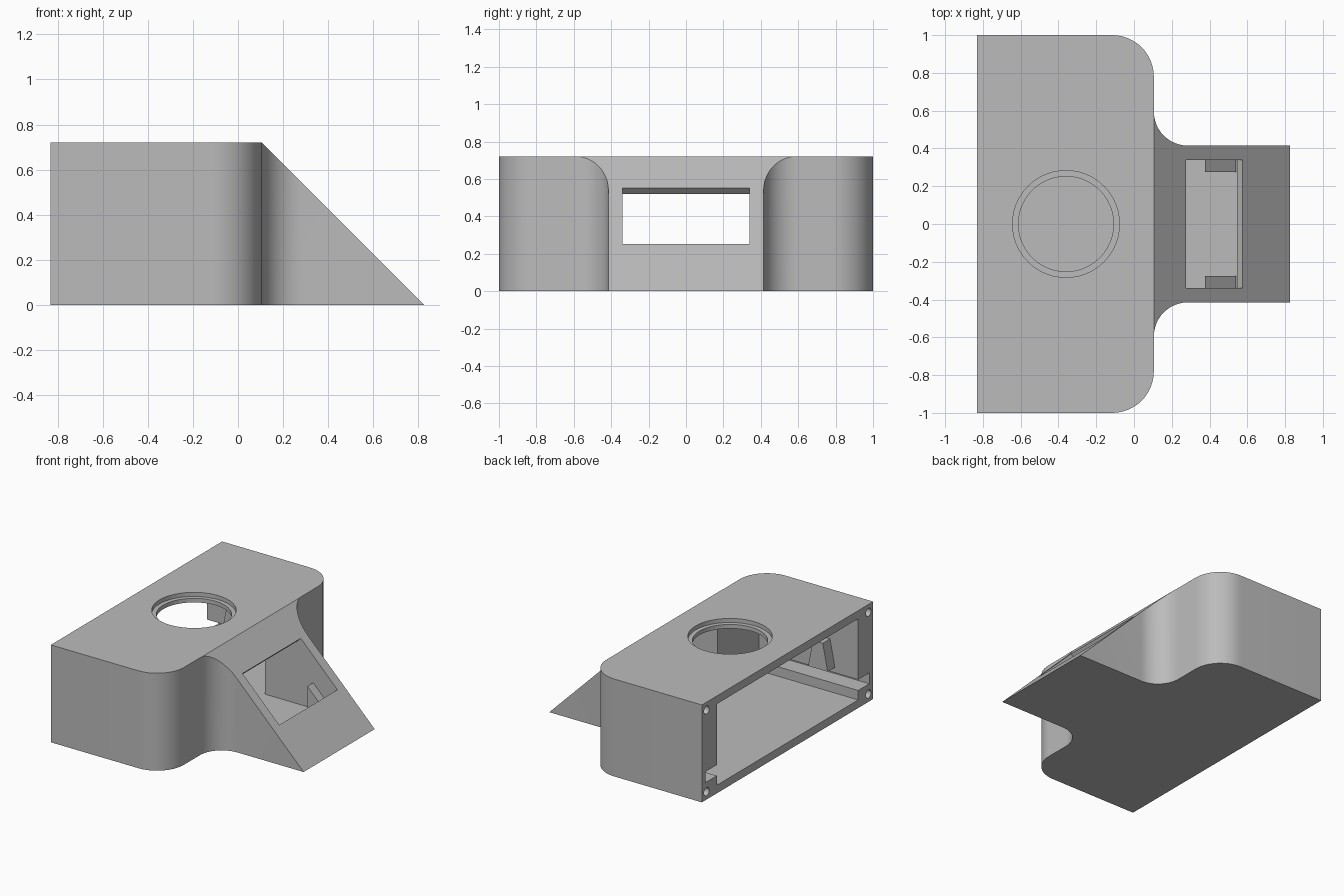
import bpy, bmesh, math
from mathutils import Vector

cube = bpy.data.objects.get("Cube")
if cube:
    bpy.data.objects.remove(cube, do_unlink=True)

grey = bpy.data.materials.new("plain grey")
grey.use_nodes = True
colour = (0.5, 0.5, 0.5, 1)
grey.diffuse_color = colour
grey.node_tree.nodes["Principled BSDF"].inputs["Base Color"].default_value = colour

H, BACK, SLANT = 0.72, -0.83, 0.827      # height, rear face, x + z on the ramp
FLOOR, CEIL, INNER = 0.06, 0.66, -0.02   # cavity limits


def prism(name, pts, axis, lo, hi):
    """Extrude a 2D profile along z (x, y points), y (x, z points) or x (y, z points)."""
    place = {"z": lambda a, b, c: (a, b, c),
             "y": lambda a, b, c: (a, c, b),
             "x": lambda a, b, c: (c, a, b)}[axis]
    bm = bmesh.new()
    face = bm.faces.new([bm.verts.new(place(a, b, lo)) for a, b in pts])
    ext = bmesh.ops.extrude_face_region(bm, geom=[face], use_keep_orig=True)
    verts = [g for g in ext["geom"] if isinstance(g, bmesh.types.BMVert)]
    bmesh.ops.translate(bm, verts=verts, vec=Vector(place(0, 0, hi - lo)))
    bmesh.ops.recalc_face_normals(bm, faces=bm.faces)
    mesh = bpy.data.meshes.new(name)
    bm.to_mesh(mesh)
    bm.free()
    mesh.materials.append(grey)
    ob = bpy.data.objects.new(name, mesh)
    bpy.context.scene.collection.objects.link(ob)
    return ob


def box(name, x, y, z):
    return prism(name, [(x[0], y[0]), (x[1], y[0]), (x[1], y[1]), (x[0], y[1])], "z", *z)


def arc(cx, cy, r, start, end, n=12):
    angles = [math.radians(start + (end - start) * i / n) for i in range(n + 1)]
    return [(cx + r * math.cos(a), cy + r * math.sin(a)) for a in angles]


def circle(cx, cy, r, n):
    return arc(cx, cy, r, 0, 360, n)[:-1]


def cut(target, cutter):
    mod = target.modifiers.new("cut", "BOOLEAN")
    mod.operation, mod.solver, mod.object = "DIFFERENCE", "EXACT", cutter
    cutter.hide_render = True
    bpy.context.view_layer.update()
    graph = bpy.context.evaluated_depsgraph_get()
    mesh = bpy.data.meshes.new_from_object(target.evaluated_get(graph))
    target.modifiers.clear()
    target.data = mesh
    bpy.data.objects.remove(cutter, do_unlink=True)


# Housing: rounded T-shaped plan
half = [(SLANT, 0.415)] + arc(0.285, 0.595, 0.18, 270, 180) \
    + arc(-0.115, 0.78, 0.22, 0, 90) + [(BACK, 1)]
plan = half + [(x, -y) for x, y in reversed(half)]
housing = prism("housing", plan, "z", 0, H)

# Sloping front of the nose
cut(housing, prism("ramp_cutter", [(SLANT - 0.9, 0.9), (SLANT + 0.1, -0.1), (1.3, -0.1), (1.3, 0.9)],
                   "y", -0.7, 0.7))

# Main cavity, open at the rear
cut(housing, box("cavity_cutter", (BACK - 0.1, INNER), (-0.825, 0.825), (FLOOR, CEIL)))

# Nose cavity below the ramp
inner = SLANT - 0.062
cut(housing, prism("nose_cutter", [(INNER - 0.1, FLOOR), (inner - FLOOR, FLOOR),
                                   (inner - CEIL, CEIL), (INNER - 0.1, CEIL)], "y", -0.342, 0.342))

# Window through the ramp, square to its surface
cut(housing, prism("window_cutter", [(0.375, SLANT - 0.175), (0.675, SLANT - 0.475),
                                     (0.535, SLANT - 0.615), (0.235, SLANT - 0.315)],
                   "y", -0.34, 0.34))

# Stepped round opening in the roof
cut(housing, prism("opening_cutter", circle(-0.36, 0, 0.252, 48), "z", 0.5, 0.9))
cut(housing, prism("step_cutter", circle(-0.36, 0, 0.283, 48), "z", H - 0.03, 0.9))

# Side slots and screw holes in the rear rim
for s in (-1, 1):
    cut(housing, box("slot_cutter", (BACK - 0.1, -0.06), sorted((s * 0.7, s * 0.955)), (0.13, 0.21)))
    for z in (0.058, H - 0.058):
        cut(housing, prism("screw_cutter", circle(s * 0.945, z, 0.03, 20), "x", BACK - 0.1, BACK + 0.25))

parts = [housing]
for s, side in ((1, "left"), (-1, "right")):
    # Sloped clips behind the window
    parts.append(prism(side + "_clip", [(0.375, FLOOR - 0.01), (0.375, 0.25), (0.54, 0.085), (0.54, FLOOR - 0.01)],
                       "y", *sorted((s * 0.275, s * 0.345))))
    # Tapered lugs on the end walls
    parts.append(prism(side + "_lug", [(-0.64, 0.25), (-0.6, 0.45), (-0.52, 0.45), (-0.48, 0.25)],
                       "y", *sorted((s * 0.74, s * 0.83))))

bpy.context.view_layer.update()
bpy.ops.object.select_all(action="DESELECT")
for ob in parts:
    ob.select_set(True)
bpy.context.view_layer.objects.active = housing
bpy.ops.object.shade_smooth_by_angle(angle=math.radians(30))
